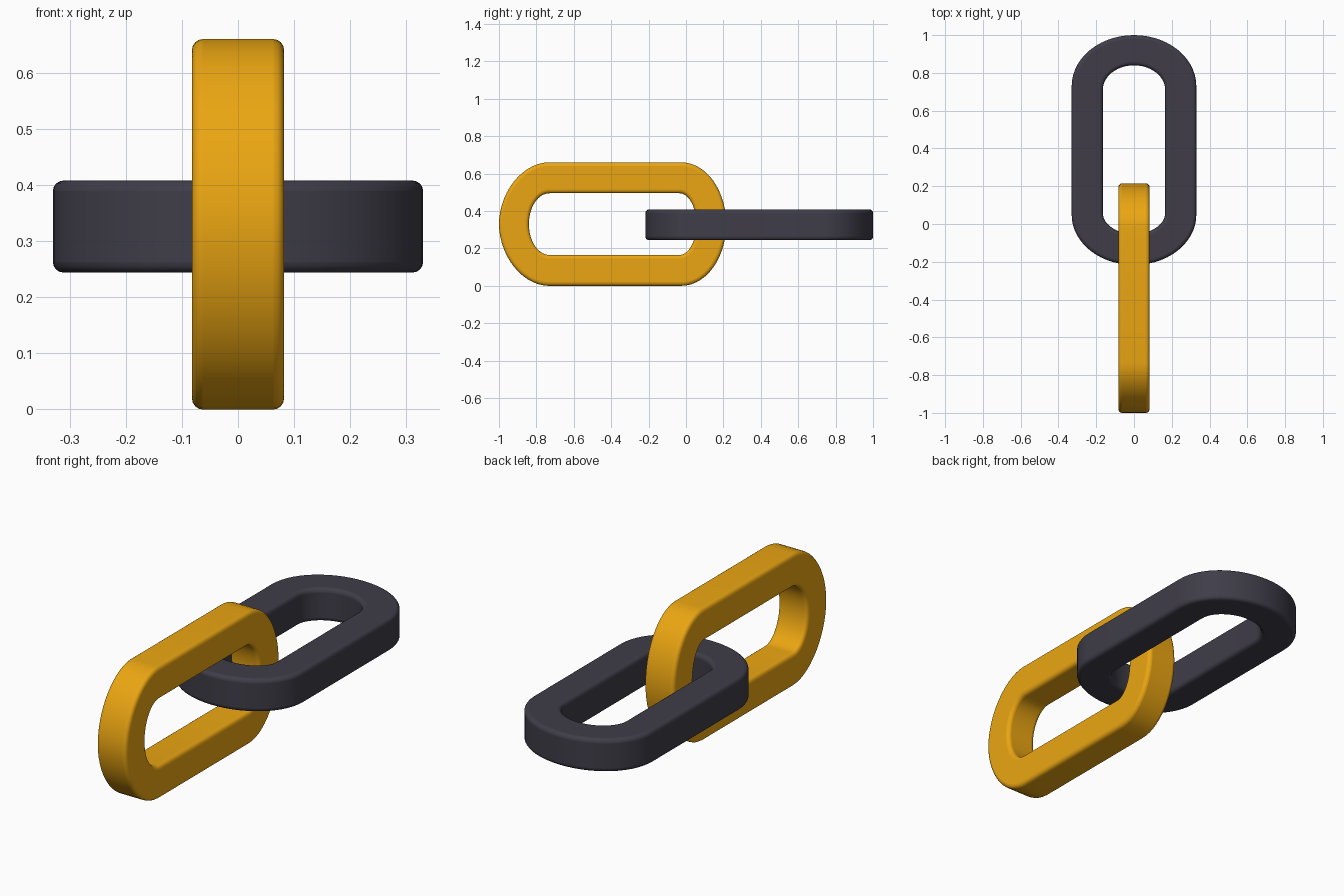
import bpy, bmesh, math

if "Cube" in bpy.data.objects:
    bpy.data.objects.remove(bpy.data.objects["Cube"])

HALF_T = 0.082      # half thickness of a link
SEG = 28            # segments per rounded end


def outline(half_w, lo_tip, lo_len, lo_pow, hi_tip, hi_len, hi_pow):
    """Closed stadium: straight sides with a rounded end at each tip."""
    pts = []
    for tip, length, power, start in ((hi_tip, hi_len, hi_pow, 0), (lo_tip, lo_len, lo_pow, math.pi)):
        base = tip - length if start == 0 else tip + length
        for i in range(SEG + 1):
            a = start + math.pi * i / SEG
            c, s = math.cos(a), math.sin(a)
            u = math.copysign(abs(c) ** (2 / power), c)
            v = math.copysign(abs(s) ** (2 / power), s)
            pts.append((half_w * u, base + length * v))
    return pts


def make_link(name, outer, inner, place, color):
    """Extruded ring between two outlines, with softened edges."""
    bm = bmesh.new()
    rings = [[bm.verts.new(place(w, l, h)) for w, l in prof]
             for prof, h in ((outer, -HALF_T), (outer, HALF_T), (inner, HALF_T), (inner, -HALF_T))]
    n = len(outer)
    for k in range(4):
        a, b = rings[k], rings[(k + 1) % 4]
        for i in range(n):
            j = (i + 1) % n
            bm.faces.new((a[i], a[j], b[j], b[i]))
    bmesh.ops.recalc_face_normals(bm, faces=bm.faces)
    me = bpy.data.meshes.new(name)
    bm.to_mesh(me)
    bm.free()
    ob = bpy.data.objects.new(name, me)
    bpy.context.collection.objects.link(ob)
    mat = bpy.data.materials.new(name + "_paint")
    mat.diffuse_color = color
    mat.use_nodes = True
    mat.node_tree.nodes["Principled BSDF"].inputs["Base Color"].default_value = mat.diffuse_color
    me.materials.append(mat)
    bev = ob.modifiers.new("Soft edges", 'BEVEL')
    bev.width = 0.019
    bev.segments = 4
    bev.limit_method = 'ANGLE'
    bev.angle_limit = math.radians(50)
    bpy.ops.object.select_all(action='DESELECT')
    bpy.context.view_layer.objects.active = ob
    ob.select_set(True)
    bpy.ops.object.shade_smooth_by_angle(angle=math.radians(40))
    return ob


# Upright gold link, in the YZ plane
make_link("upright_link",
          outline(0.33, -1.0, 0.265, 1.9, 0.215, 0.24, 2.0),
          outline(0.165, -0.84, 0.11, 2.0, 0.055, 0.09, 2.0),
          lambda w, l, h: (h, l, 0.33 + w), (0.83, 0.38, 0.006, 1))

# Flat dark link, in the horizontal plane
make_link("flat_link",
          outline(0.33, -0.217, 0.265, 2.0, 1.0, 0.27, 2.0),
          outline(0.165, -0.052, 0.11, 2.0, 0.84, 0.13, 2.0),
          lambda w, l, h: (w, l, 0.326 + h), (0.05, 0.046, 0.065, 1))
